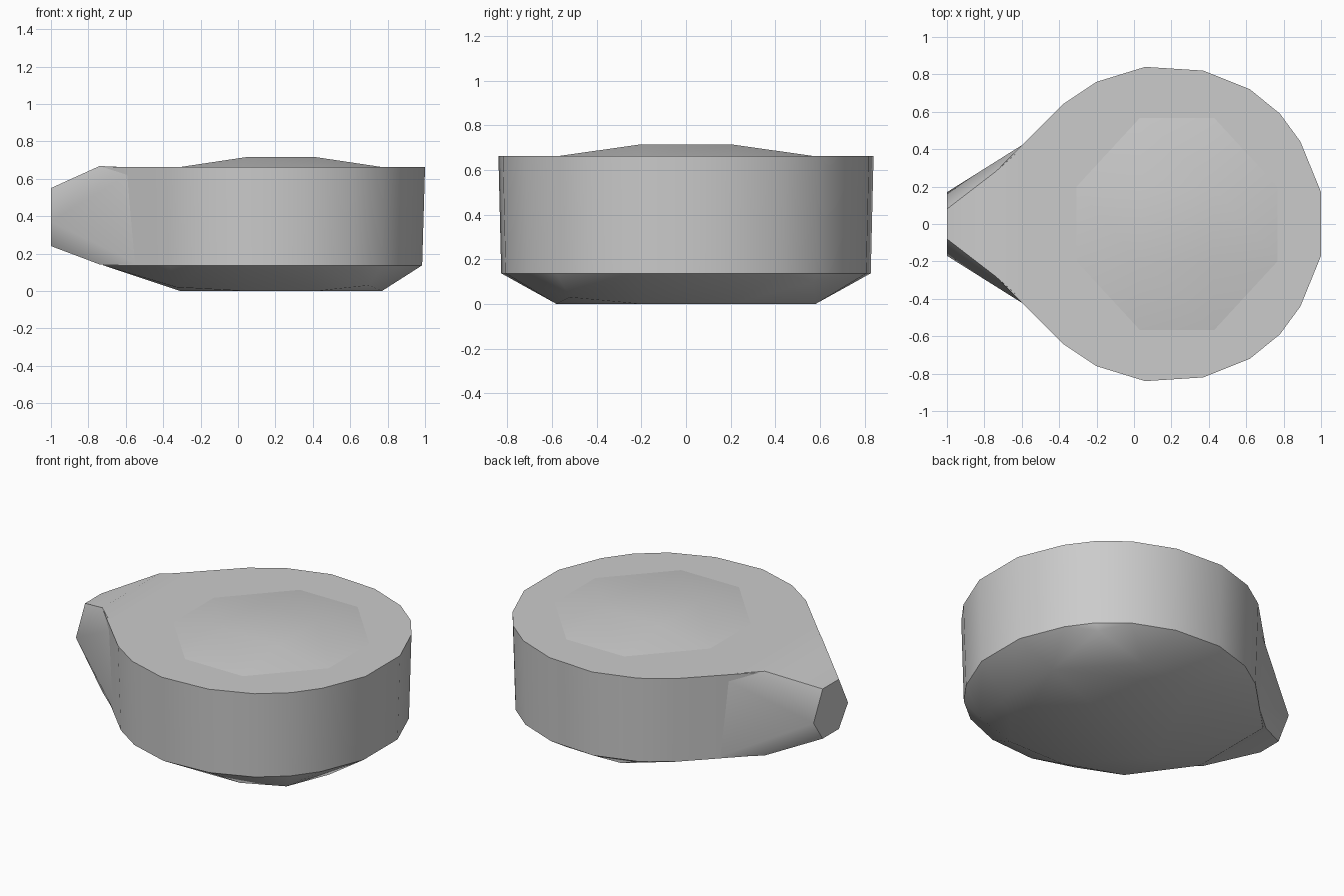
import bpy
import bmesh
import math

cube = bpy.data.objects.get("Cube")
if cube:
    bpy.data.objects.remove(cube, do_unlink=True)

# Single matte grey
grey = bpy.data.materials.new("stone_grey")
grey.use_nodes = True
colour = (0.6, 0.6, 0.6, 1)
grey.diffuse_color = colour
grey.node_tree.nodes["Principled BSDF"].inputs["Base Color"].default_value = colour


def mirror(points):
    return points + [(x, -y, z) for x, y, z in points]


def hull(name, points):
    """Wrap a faceted solid around the given points."""
    bm = bmesh.new()
    for p in points:
        bm.verts.new(p)
    result = bmesh.ops.convex_hull(bm, input=bm.verts)
    spare = {v for key in ("geom_interior", "geom_unused") for v in result[key]
             if isinstance(v, bmesh.types.BMVert)}
    bmesh.ops.delete(bm, geom=list(spare), context='VERTS')
    bmesh.ops.dissolve_limit(bm, angle_limit=math.radians(1), verts=bm.verts, edges=bm.edges)
    bmesh.ops.recalc_face_normals(bm, faces=bm.faces)
    mesh = bpy.data.meshes.new(name)
    bm.to_mesh(mesh)
    bm.free()
    mesh.materials.append(grey)
    obj = bpy.data.objects.new(name, mesh)
    bpy.context.collection.objects.link(obj)
    bpy.ops.object.select_all(action='DESELECT')
    obj.select_set(True)
    bpy.context.view_layer.objects.active = obj
    bpy.ops.object.shade_smooth_by_angle(angle=math.radians(32))
    return obj


TOP, LOW, MID = 0.663, 0.137, 0.23

# Half of the round rim, from the spout neck to the far end
half_rim = [(-0.74, 0.28), (-0.53, 0.47), (-0.38, 0.64), (-0.2, 0.76), (0.06, 0.84),
            (0.37, 0.82), (0.62, 0.72), (0.78, 0.59), (0.89, 0.44), (1, 0.17)]
top_rim = mirror([(x, y, TOP) for x, y in half_rim])
low_rim = mirror([(MID + (x - MID) * 0.98, y * 0.985, LOW) for x, y in half_rim])

# Underside: a flat octagon with four uneven corners
base = mirror([(MID + s * 0.54, 0.2, 0) for s in (-1, 1)]
              + [(MID + s * 0.19, 0.58, 0) for s in (-1, 1)])
corners = [(0.74, 0.57, 0.1), (-0.27, 0.58, 0.1), (-0.33, -0.48, 0.02), (0.7, -0.52, 0.03)]
hull("body", top_rim + low_rim + base + corners)

# Shallow raised crown
crown_edge = mirror([(MID + s * 0.55, 0.2, TOP - 0.002) for s in (-1, 1)]
                    + [(MID + s * 0.2, 0.58, TOP - 0.002) for s in (-1, 1)])
crown_top = mirror([(MID + s * 0.19, 0.2, 0.715) for s in (-1, 1)])
hull("crown", crown_edge + crown_top)

# Tapered spout ending in an upright hexagon
tip = mirror([(-1, 0.08, 0.55), (-1, 0.17, 0.37), (-1, 0.08, 0.24)])
neck = mirror([(-0.74, 0.28, 0.668), (-0.74, 0.28, 0.142),
               (-0.53, 0.465, TOP - 0.004), (-0.53, 0.46, LOW + 0.004)])
hull("spout", tip + neck)
